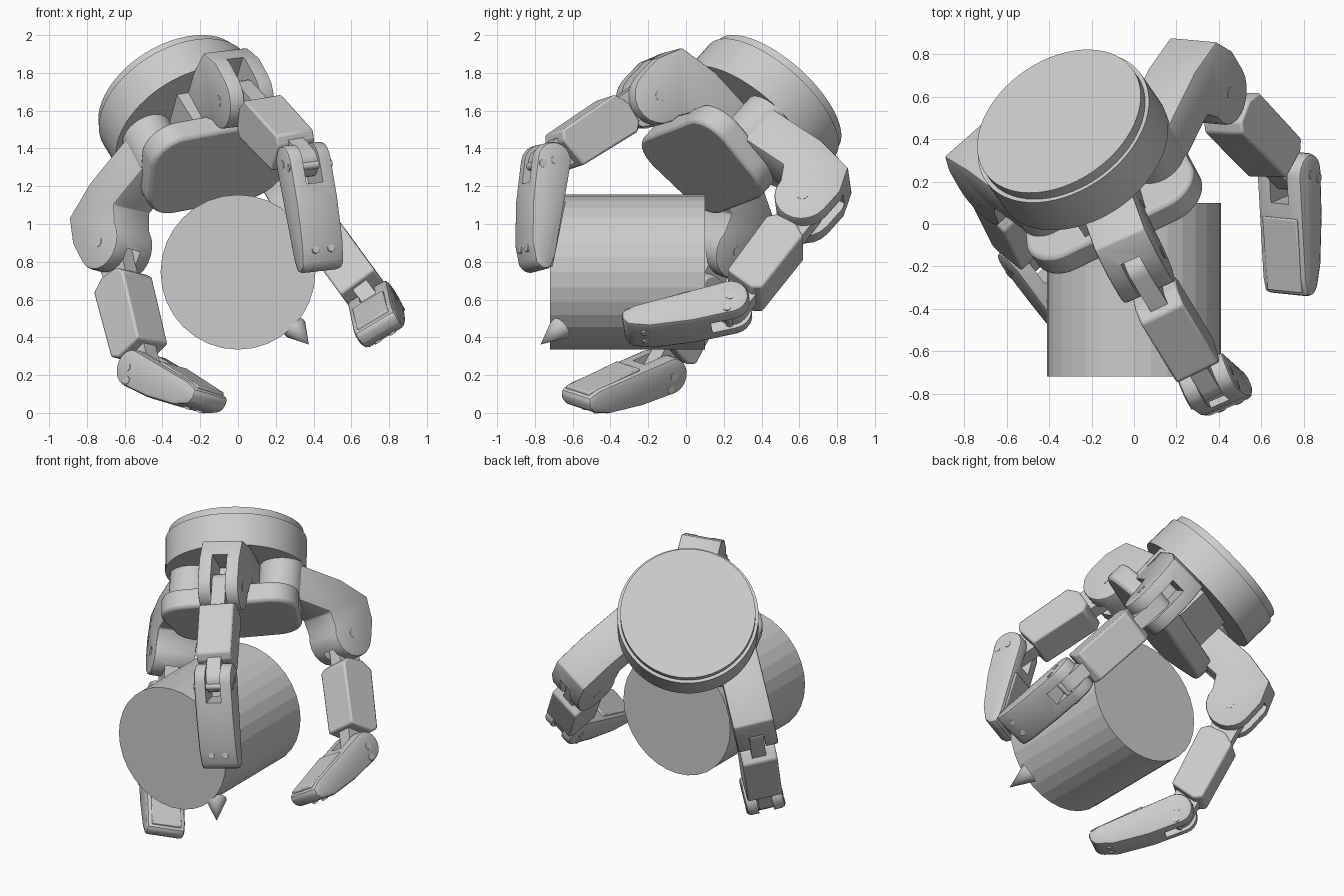
import bpy, bmesh
from math import sin, cos, radians
from mathutils import Matrix, Vector

if "Cube" in bpy.data.objects:
    bpy.data.objects.remove(bpy.data.objects["Cube"])


def frame(o, x, y, z):
    m = Matrix((x, y, z)).transposed().to_4x4()
    m.translation = o
    return m


def hand_frame(origin, z, y):
    """Frame with z out of the wrist and the thumb along -y."""
    z = Vector(z).normalized()
    y = Vector(y)
    y = (y - y.dot(z) * z).normalized()
    return frame(Vector(origin), y.cross(z), y, z)


HAND = hand_frame((-.357, .498, 1.70), (-.365, .63, .685), (-.191, .669, -.719))
WRIST = hand_frame((-.354, .485, 1.687), (-.42, .607, .675), (-.191, .669, -.719))


def finish(name, bm, mat, bevel=0.0, smooth=True, slot=None):
    bmesh.ops.recalc_face_normals(bm, faces=bm.faces)
    me = bpy.data.meshes.new(name)
    bm.to_mesh(me)
    bm.free()
    ob = bpy.data.objects.new(name, me)
    bpy.context.collection.objects.link(ob)
    ob.matrix_world = mat
    if bevel:
        b = ob.modifiers.new("bevel", 'BEVEL')
        b.width, b.segments, b.limit_method = bevel, 2, 'ANGLE'
        b.angle_limit = radians(30)
    if slot:
        c = ob.modifiers.new("slot", 'BOOLEAN')
        c.operation, c.object, c.solver = 'DIFFERENCE', slot, 'EXACT'
        slot.hide_render = True
        bpy.context.view_layer.update()
        deps = bpy.context.evaluated_depsgraph_get()
        baked = bpy.data.meshes.new_from_object(ob.evaluated_get(deps))
        ob.modifiers.clear()
        ob.data = baked
        bpy.data.objects.remove(slot)
    if smooth:
        bpy.ops.object.select_all(action='DESELECT')
        ob.select_set(True)
        bpy.context.view_layer.objects.active = ob
        bpy.ops.object.shade_smooth_by_angle(angle=radians(30))
    return ob


def prism(name, pts, z0, z1, mat, bevel=0.0, slot=None):
    """Extrude a flat outline from z0 to z1 in the given frame."""
    bm = bmesh.new()
    lo = [bm.verts.new((x, y, z0)) for x, y in pts]
    hi = [bm.verts.new((x, y, z1)) for x, y in pts]
    bm.faces.new(lo)
    bm.faces.new(hi)
    n = len(pts)
    for i in range(n):
        j = (i + 1) % n
        bm.faces.new((lo[i], lo[j], hi[j], hi[i]))
    return finish(name, bm, mat, bevel, True, slot)


def cone(name, r1, r2, a, b, segs=48, mat=Matrix(), smooth=True):
    """Round part from point a to point b."""
    a, b = Vector(a), Vector(b)
    bm = bmesh.new()
    bmesh.ops.create_cone(bm, cap_ends=True, segments=segs, radius1=r1, radius2=r2, depth=(b - a).length)
    rot = (b - a).to_track_quat('Z', 'Y').to_matrix().to_4x4()
    return finish(name, bm, mat @ Matrix.Translation((a + b) / 2) @ rot, 0, smooth)


def arc(cx, cy, r, a0, a1, n=10):
    return [(cx + r * cos(radians(a0 + (a1 - a0) * i / n)),
             cy + r * sin(radians(a0 + (a1 - a0) * i / n))) for i in range(n + 1)]


def rect(x0, y0, x1, y1):
    return [(x0, y0), (x1, y0), (x1, y1), (x0, y1)]


# Gripped cylinder and contact cone
cone("held_cylinder", .41, .41, (0, .10, .745), (0, -.72, .745), 32, smooth=False)
cone("contact_cone", .065, 0, (.30, -.665, .45), (.375, -.77, .362), 24)

# Mounting disc with a narrower lip
cone("disc_lip", .425, .425, (0, 0, -.06), (0, 0, 0), 64, WRIST)
cone("disc_body", .445, .445, (0, 0, -.265), (0, 0, -.05), 64, WRIST)

# Core block and rounded palm plate
prism("core_block", [(-.15, -.28), (.17, -.28), (.17, .2), (-.15, .2)], -.50, -.25, WRIST)
palm = (arc(.22, .06, .19, 0, 90) + arc(-.22, .06, .19, 90, 180)
        + arc(-.27, -.15, .17, 180, 270) + arc(.27, -.15, .17, 270, 360))
prism("palm_plate", palm, -.62, -.485, WRIST, .02)

# Link outlines
K = (.51, -.595)
KNUCKLE = ([(0, -.275), (.38, -.275), (.60, -.32), (.658, -.46)]
           + arc(*K, .15, 0, -180) + [(.31, -.51), (0, -.51)])
TIP = arc(0, 0, .10, 270, 90) + [(.22, .097), (.45, .07), (.56, .03), (.585, -.01), (.58, -.06), (.5, -.08)]


def finger(name, direction, j2, j3, tip):
    d = Vector((*direction, 0)).normalized()
    j2, j3, tip = Vector(j2), Vector(j3), Vector(tip)
    up = Vector((0, 0, 1))
    # knuckle: block swinging on the palm, slotted for the middle link
    base = j2 - .535 * d
    base.z = j2.z + .61
    m = HAND @ frame(base, d, up, d.cross(up))
    cut = prism(name + "_cutter", rect(.42, -.9, .8, -.43), -.048, .048, m)
    prism(name + "_knuckle", KNUCKLE, -.13, .13, m, .01, cut)
    cone(name + "_swivel", .14, .14, (0, -.24, 0), (0, -.50, 0), 40, m)
    cone(name + "_knuckle_pin", .03, .03, (*K, -.132), (*K, .132), 16, m)

    def link_frame(a, b):
        p = (b - a).normalized()
        out = (d - d.dot(p) * p).normalized()
        return HAND @ frame(a, p, out, p.cross(out)), (b - a).length

    # middle link: narrow strap through a wider shell
    m, n = link_frame(j2, j3)
    prism(name + "_strap", arc(0, 0, .085, 270, 90) + arc(n, 0, .08, 90, -90), -.045, .045, m)
    shell = [(.16, .04), (.21, .115), (n - .13, .11), (n - .10, .06),
             (n - .13, -.11), (.20, -.12), (.16, -.08)]
    prism(name + "_middle_shell", shell, -.112, .112, m, .012)

    # fingertip: forked at the joint, with pad and screws
    m, n = link_frame(j3, tip)
    cut = prism(name + "_cutter", rect(-.3, -.3, .13, .3), -.048, .048, m)
    prism(name + "_tip", TIP, -.123, .123, m, .025, cut)
    pad = [(.2, -.08), (.2, -.105), (.56, -.08), (.56, -.05)]
    prism(name + "_tip_pad", pad, -.095, .095, m, .006)
    for i, (x, y) in enumerate(((0, 0), (.03, .065))):
        cone(f"{name}_tip_screw_{i}", .022, .022, (x, y, -.126), (x, y, .126), 14, m)
    for i, z in enumerate((-.045, .045)):
        cone(f"{name}_pad_screw_{i}", .02, .02, (.48, 0, z), (.48, .066, z), 14, m)


finger("thumb", (.02, -1), (.065, -.53, -.605), (.108, -.697, -1.295), (.098, -.367, -1.755))
finger("right_finger", (.59, .81), (.63, .41, -.61), (.75, .44, -1.34), (.54, .165, -1.77))
finger("left_finger", (-.44, .90), (-.498, .46, -.665), (-.560, .662, -1.37), (-.445, .418, -1.905))
